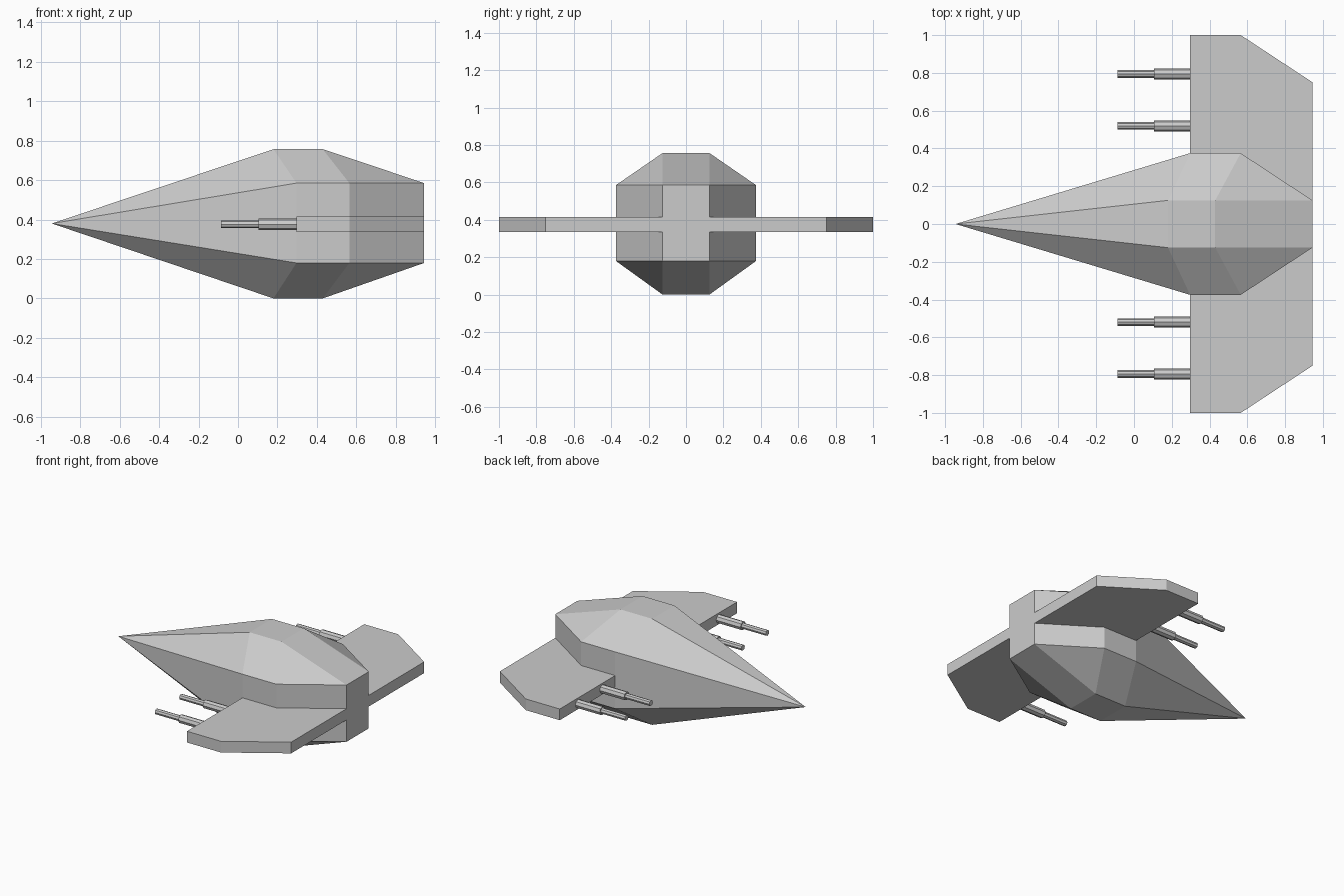
import bpy, bmesh, math
from mathutils import Matrix, Vector

if "Cube" in bpy.data.objects:
    bpy.data.objects.remove(bpy.data.objects["Cube"])


def finish(bm, name):
    bmesh.ops.recalc_face_normals(bm, faces=bm.faces)
    me = bpy.data.meshes.new(name)
    bm.to_mesh(me)
    bm.free()
    ob = bpy.data.objects.new(name, me)
    bpy.context.collection.objects.link(ob)
    return ob


def mirror_y(ob):
    m = ob.modifiers.new("mirror", 'MIRROR')
    m.use_axis = (False, True, False)
    m.use_clip = False
    m.use_mirror_merge = False


# Faceted hull: pointed nose, octagonal middle, rectangular stern
NOSE = (-0.945, 0, 0.38)
W, N = 0.375, 0.125              # half widths: sides, roof and stern
LOW, HIGH, TOP = 0.18, 0.585, 0.757
bm = bmesh.new()
bm.verts.new(NOSE)
for s in (-1, 1):
    for z in (LOW, HIGH):
        bm.verts.new((0.297, s * W, z))
        bm.verts.new((0.565, s * W, z))
        bm.verts.new((0.945, s * N, z))
    for z in (0, TOP):
        bm.verts.new((0.18, s * N, z))
        bm.verts.new((0.43, s * N, z))
bmesh.ops.convex_hull(bm, input=bm.verts[:])
bmesh.ops.dissolve_limit(bm, angle_limit=math.radians(0.5),
                         verts=bm.verts[:], edges=bm.edges[:])
finish(bm, "hull")

# Flat wings, root following the tapering hull side
outline = [(0.297, W), (0.297, 1), (0.565, 1), (0.945, 0.75), (0.945, N), (0.565, W)]
bm = bmesh.new()
face = bm.faces.new([bm.verts.new((x, y, 0.336)) for x, y in outline])
ext = bmesh.ops.extrude_face_region(bm, geom=[face])
bmesh.ops.translate(bm, vec=Vector((0, 0, 0.08)),
                    verts=[v for v in ext["geom"] if isinstance(v, bmesh.types.BMVert)])
mirror_y(finish(bm, "wings"))

# Guns: thick sleeve and thin barrel, two per wing
for label, y in (("inner", 0.519), ("outer", 0.794)):
    bm = bmesh.new()
    for x0, x1, r in ((0.105, 0.30, 0.03), (-0.087, 0.105, 0.02)):
        mat = Matrix.Translation(((x0 + x1) / 2, y, 0.376)) @ Matrix.Rotation(math.pi / 2, 4, 'Y')
        bmesh.ops.create_cone(bm, cap_ends=True, segments=8, radius1=r, radius2=r,
                              depth=x1 - x0, matrix=mat)
    mirror_y(finish(bm, label + "_guns"))
